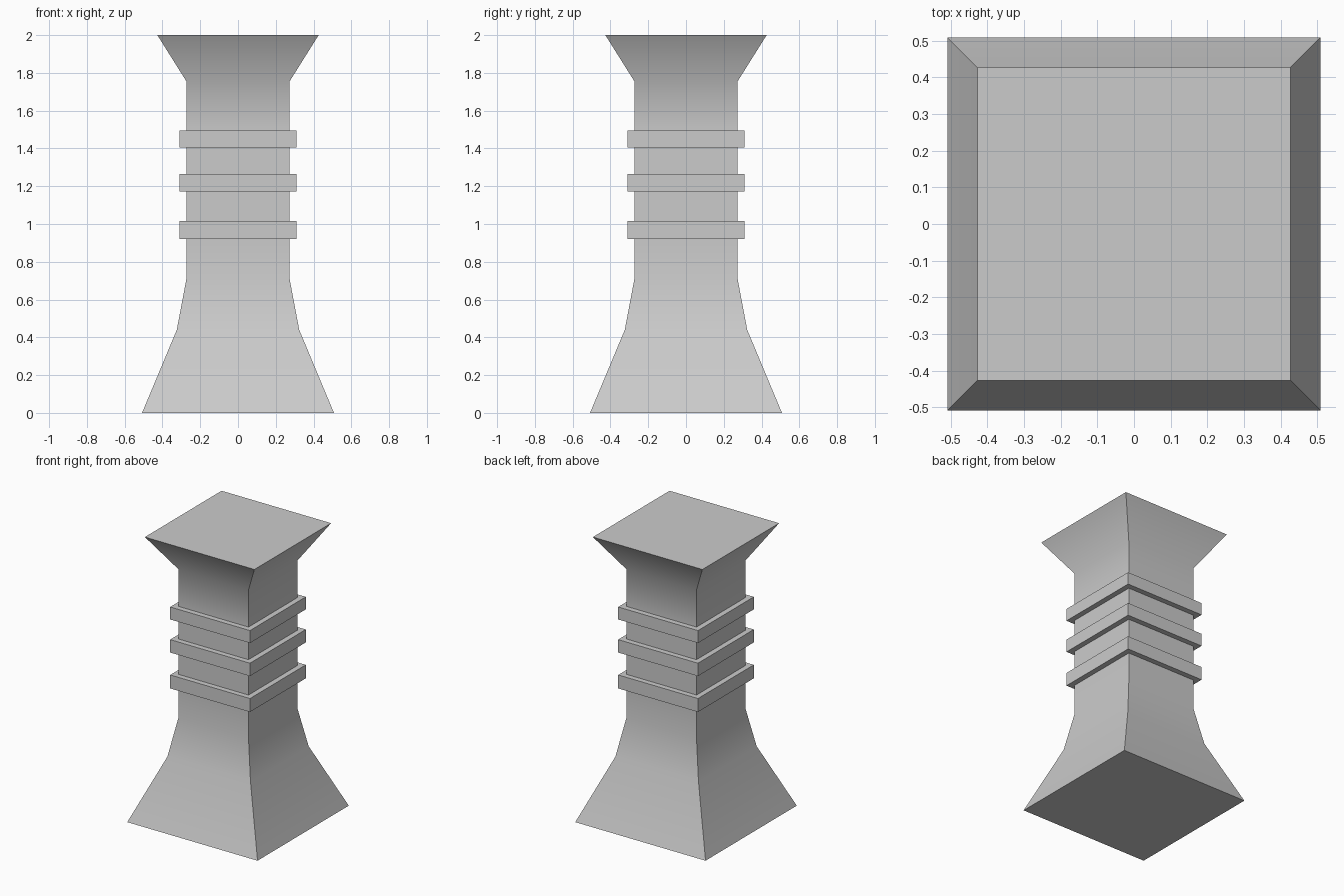
import bpy, bmesh, math

if "Cube" in bpy.data.objects:
    bpy.data.objects.remove(bpy.data.objects["Cube"])

# Square column profile: (half width, height), bottom to top
SHAFT, BAND = 0.273, 0.311
profile = [(0.508, 0.0), (0.324, 0.44), (SHAFT, 0.71)]
# Three raised bands around the shaft
for low, high in [(0.92, 1.015), (1.173, 1.264), (1.406, 1.494)]:
    profile += [(SHAFT, low), (BAND, low), (BAND, high), (SHAFT, high)]
# Flared capital
profile += [(SHAFT, 1.755), (0.427, 2.0)]

bm = bmesh.new()
rings = [[bm.verts.new((sx * h, sy * h, z))
          for sx, sy in ((-1, -1), (1, -1), (1, 1), (-1, 1))]
         for h, z in profile]

# Side walls between neighbouring rings
for a, b in zip(rings, rings[1:]):
    for i in range(4):
        j = (i + 1) % 4
        bm.faces.new((a[i], a[j], b[j], b[i]))

# Bottom and top caps
bm.faces.new(rings[0][::-1])
bm.faces.new(rings[-1])

mesh = bpy.data.meshes.new("column")
bm.to_mesh(mesh)
bm.free()
column = bpy.data.objects.new("column", mesh)
bpy.context.collection.objects.link(column)

# Smooth the flares, keep corners and bands sharp
bpy.context.view_layer.objects.active = column
column.select_set(True)
bpy.ops.object.shade_smooth_by_angle(angle=math.radians(40))
